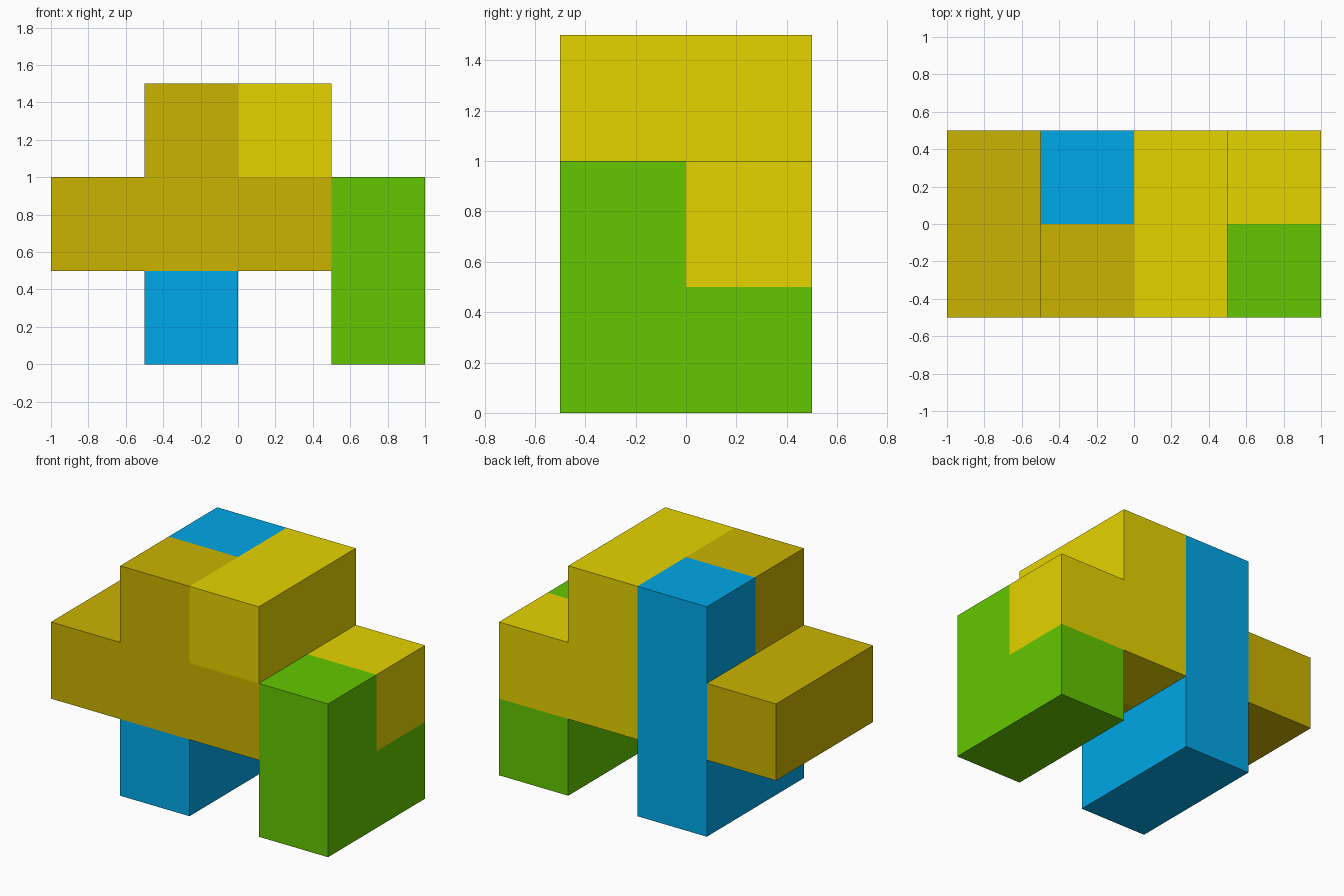
import bpy, bmesh, math
from mathutils import Vector

if "Cube" in bpy.data.objects:
    bpy.data.objects.remove(bpy.data.objects["Cube"])

S = 0.5  # cell size
ORIGIN = Vector((-1.0, -0.5, 0.0))
DIRS = [Vector(d) for d in ((1, 0, 0), (-1, 0, 0), (0, 1, 0),
                            (0, -1, 0), (0, 0, 1), (0, 0, -1))]


def material(name, rgb):
    """Flat material from an 8-bit sRGB colour."""
    lin = [((c / 255 + 0.055) / 1.055) ** 2.4 if c > 10 else c / 255 / 12.92 for c in rgb]
    m = bpy.data.materials.new(name)
    m.diffuse_color = (*lin, 1)
    m.use_nodes = True
    m.node_tree.nodes["Principled BSDF"].inputs["Base Color"].default_value = m.diffuse_color
    return m


def puzzle_piece(name, cells, mat):
    """Closed solid made of grid cells (x, y, z), without inner walls."""
    bm = bmesh.new()
    for cell in cells:
        centre = Vector(cell) + Vector((0.5, 0.5, 0.5))
        for d in DIRS:
            if tuple(int(c) for c in Vector(cell) + d) in cells:
                continue
            u = Vector((d.y, d.z, d.x))
            v = d.cross(u)
            corners = [(-1, -1), (1, -1), (1, 1), (-1, 1)]
            bm.faces.new([bm.verts.new(ORIGIN + S * (centre + (d + u * a + v * b) / 2))
                          for a, b in corners])
    bmesh.ops.remove_doubles(bm, verts=bm.verts, dist=1e-4)
    bmesh.ops.dissolve_limit(bm, angle_limit=math.radians(1),
                             verts=bm.verts, edges=bm.edges)
    bmesh.ops.recalc_face_normals(bm, faces=bm.faces)
    me = bpy.data.meshes.new(name)
    bm.to_mesh(me)
    bm.free()
    me.materials.append(mat)
    bpy.context.collection.objects.link(bpy.data.objects.new(name, me))


# Cells: x 0-3 left to right, y 0 front / 1 back, z 0-2 upward
puzzle_piece("ochre_piece",
             {(0, 0, 1), (0, 1, 1), (1, 0, 1), (2, 0, 1), (1, 0, 2)},
             material("ochre", (203, 179, 0)))
puzzle_piece("yellow_piece",
             {(2, 0, 2), (2, 1, 2), (2, 1, 1), (3, 1, 1)},
             material("yellow", (230, 211, 0)))
puzzle_piece("blue_piece",
             {(1, 0, 0), (1, 1, 0), (1, 1, 1), (1, 1, 2)},
             material("blue", (0, 168, 231)))
puzzle_piece("green_piece",
             {(3, 0, 0), (3, 1, 0), (3, 0, 1)},
             material("green", (99, 199, 0)))
